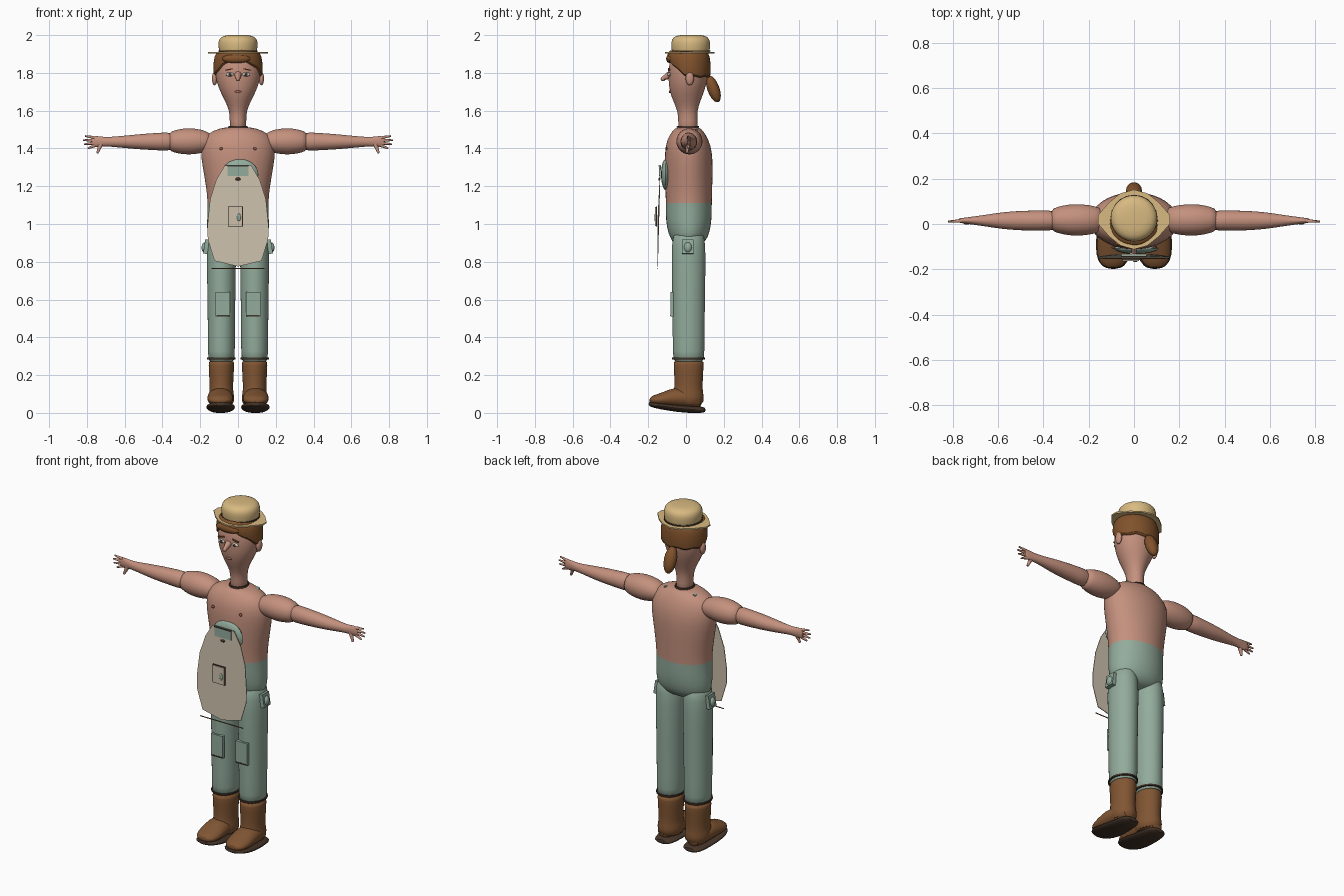
import bpy, bmesh, math
from mathutils import Vector, Matrix

cube = bpy.data.objects.get("Cube")
if cube:
    bpy.data.objects.remove(cube, do_unlink=True)


def material(name, *rgb):
    m = bpy.data.materials.new(name)
    m.use_nodes = True
    colour = (*rgb, 1)
    m.diffuse_color = colour
    m.node_tree.nodes["Principled BSDF"].inputs["Base Color"].default_value = colour
    return m


skin = material("skin", .55, .28, .205)
straw = material("straw", .69, .49, .22)
hair_brown = material("hair brown", .22, .085, .025)
cloth_green = material("cloth green", .29, .41, .33)
boot_brown = material("boot brown", .22, .092, .033)
cream = material("cream", .61, .53, .41)
dark_brown = material("dark brown", .06, .035, .022)
eye_white = material("eye white", .7, .68, .6)
lip_red = material("lip red", .36, .13, .1)
parts = []


def finish(name, bm, mats, mirror=False, smooth=0):
    """Turn a bmesh into an object, mirrored and subdivided on request."""
    bmesh.ops.recalc_face_normals(bm, faces=bm.faces)
    mesh = bpy.data.meshes.new(name)
    bm.to_mesh(mesh)
    bm.free()
    ob = bpy.data.objects.new(name, mesh)
    bpy.context.collection.objects.link(ob)
    for m in mats if isinstance(mats, list) else [mats]:
        mesh.materials.append(m)
    if mirror:
        ob.modifiers.new("Mirror", "MIRROR").use_mirror_merge = False
    if smooth:
        ob.modifiers.new("Subdivision", "SUBSURF").levels = smooth
        ob.modifiers["Subdivision"].render_levels = smooth
    parts.append(ob)
    return ob


def skin_rings(bm, rings, caps=True):
    loops = [[bm.verts.new(p) for p in ring] for ring in rings]
    for a, b in zip(loops, loops[1:]):
        for i in range(len(a)):
            j = (i + 1) % len(a)
            bm.faces.new((a[i], a[j], b[j], b[i]))
    if caps:
        bm.faces.new(loops[0])
        bm.faces.new(loops[-1])


def loft(name, rings, mats, axis="Z", off=0, mirror=False, smooth=1, n=20, caps=True):
    """Oval rings given as (position, half width, low, high) along one axis."""
    out = []
    for t, half, lo, hi in rings:
        ring = []
        for i in range(n):
            a = math.tau * i / n
            u = off + half * math.cos(a)
            v = (lo + hi) / 2 + (hi - lo) / 2 * math.sin(a)
            ring.append({"Z": (u, v, t), "X": (t, u, v), "Y": (u, t, v)}[axis])
        out.append(ring)
    bm = bmesh.new()
    skin_rings(bm, out, caps)
    return finish(name, bm, mats, mirror, smooth)


def ball(name, at, radii, mat, mirror=False, tilt=0):
    bm = bmesh.new()
    m = Matrix.Translation(at) @ Matrix.Rotation(tilt, 4, "X") @ Matrix.Diagonal((*radii, 1))
    bmesh.ops.create_uvsphere(bm, u_segments=16, v_segments=10, radius=1, matrix=m)
    return finish(name, bm, mat, mirror)


def box(name, at, size, mat, mirror=False, tilt=0, axis="X"):
    bm = bmesh.new()
    m = Matrix.Translation(at) @ Matrix.Rotation(tilt, 4, axis) @ Matrix.Diagonal((*size, 1))
    bmesh.ops.create_cube(bm, size=1, matrix=m)
    return finish(name, bm, mat, mirror)


def limb(name, a, b, r1, r2, mat, mirror=False):
    a, b = Vector(a), Vector(b)
    turn = (b - a).to_track_quat("Z", "Y").to_matrix().to_4x4()
    bm = bmesh.new()
    bmesh.ops.create_cone(bm, cap_ends=True, segments=10, radius1=r1, radius2=r2,
                          depth=(b - a).length, matrix=Matrix.Translation((a + b) / 2) @ turn)
    return finish(name, bm, mat, mirror)


def slab(name, outline, thickness, mat, place):
    """Flat plate from a 2D outline; place maps (u, v, depth) to a point."""
    bm = bmesh.new()
    skin_rings(bm, [[place(u, v, d) for u, v in outline] for d in (0, thickness)])
    return finish(name, bm, mat)


# Torso: bare chest above the waist, trousers below
torso = loft("torso", [
    (.88, .1, -.05, .07), (.91, .15, -.075, .105), (.95, .165, -.095, .125),
    (1.02, .165, -.108, .137), (1.11, .16, -.107, .137), (1.2, .17, -.11, .14),
    (1.3, .188, -.113, .142), (1.38, .2, -.113, .14), (1.45, .19, -.102, .12),
    (1.495, .14, -.07, .09), (1.515, .06, -.05, .07)], [skin, cloth_green], n=28)
for f in torso.data.polygons:
    f.material_index = int(f.center.z < 1.11)

# Head and neck
loft("head", [
    (1.48, .047, -.045, .065), (1.55, .043, -.04, .06), (1.6, .046, -.045, .06),
    (1.65, .068, -.068, .076), (1.7, .095, -.087, .097), (1.76, .118, -.094, .113),
    (1.82, .122, -.094, .12), (1.88, .116, -.084, .116), (1.94, .07, -.03, .07)], skin, n=24)
loft("neck_band", [(1.512, .052, -.05, .07), (1.52, .05, -.048, .068)], dark_brown, smooth=0)
ball("ear", (.124, .02, 1.77), (.014, .022, .036), skin, True)
limb("nose", (0, -.085, 1.79), (0, -.125, 1.768), .02, .01, skin)
ball("nose_tip", (0, -.122, 1.768), (.012, .012, .012), skin)
ball("eye", (.044, -.088, 1.792), (.021, .008, .011), eye_white, True)
ball("iris", (.043, -.094, 1.792), (.009, .004, .009), dark_brown, True)
box("eyebrow", (.046, -.09, 1.818), (.04, .008, .006), hair_brown, True, .2, "Y")
ball("mouth", (0, -.085, 1.7), (.018, .006, .007), lip_red)

# Hair shell whose lower edge rises into a parting at the front
rings = []
for k, scale in ((0, .92), (.02, 1), (.4, 1.02), (.75, .97), (1, .85)):
    ring = []
    for i in range(32):
        a = math.tau * i / 32
        s = math.sin(a)
        low = 1.775 + .095 * max(0, -s) ** 1.5 + .006 * math.sin(a * 8)
        ring.append((.13 * scale * math.cos(a), .016 + .114 * scale * s, low + (1.925 - low) * k))
    rings.append(ring)
bm = bmesh.new()
skin_rings(bm, rings)
finish("hair", bm, hair_brown, smooth=1)
ball("fringe", (-.01, -.085, 1.875), (.075, .02, .024), hair_brown)
ball("ponytail", (0, .145, 1.715), (.036, .032, .075), hair_brown, tilt=.35)

# Hat with a lens-shaped brim
half_brim = [(.158, .0), (.11, -.055), (.06, -.095), (0, -.112)]
brim = half_brim + [(-x, y) for x, y in half_brim[-2::-1]]
brim += [(-x, .04 - y) for x, y in half_brim] + [(x, .04 - y) for x, y in half_brim[-2::-1]]
slab("hat_brim", brim, .008, straw, lambda u, v, d: (u, v, 1.902 + d))
loft("hat_crown", [
    (1.9, .1, -.075, .125), (1.91, .1, -.075, .125), (1.95, .106, -.08, .13),
    (1.98, .102, -.076, .126), (1.998, .08, -.055, .105), (2.002, .03, -.005, .055)], straw, n=24)
loft("hat_band", [(1.912, .104, -.079, .129), (1.919, .104, -.079, .129)], dark_brown, smooth=0)

# Arms: full upper arm, tapering forearm and flat hand
loft("upper_arm", [
    (.13, .045, 1.4, 1.47), (.17, .062, 1.38, 1.495), (.23, .071, 1.367, 1.508),
    (.29, .07, 1.367, 1.508), (.34, .058, 1.378, 1.495), (.37, .046, 1.39, 1.485)],
     skin, "X", .018, True)
loft("forearm", [
    (.33, .048, 1.383, 1.49), (.42, .045, 1.39, 1.483), (.5, .044, 1.393, 1.478),
    (.58, .038, 1.4, 1.47), (.66, .025, 1.408, 1.462), (.71, .018, 1.412, 1.46),
    (.75, .013, 1.405, 1.468), (.78, .009, 1.41, 1.462)], skin, "X", .015, True)
for i, reach in enumerate((.795, .815, .82, .81)):
    z = 1.415 + .014 * i
    limb("finger_%d" % (i + 1), (.76, .014, z), (reach, .011, 1.4 + .022 * i), .009, .004, skin, True)
limb("thumb", (.725, .012, 1.425), (.745, .004, 1.375), .013, .006, skin, True)

# Chest details and shoulder strap ends
ball("nipple", (.09, -.104, 1.4), (.009, .005, .009), lip_red, True)
box("strap_end", (.095, .03, 1.499), (.014, .06, .006), cloth_green, True, .3, "Y")

# Legs, cuffs, boots
loft("trouser_leg", [
    (.98, .06, -.06, .09), (.9, .08, -.078, .105), (.75, .077, -.076, .104),
    (.5, .073, -.073, .1), (.3, .072, -.07, .098), (.26, .07, -.068, .096)],
     cloth_green, off=.088, mirror=True)
loft("trouser_cuff", [(.283, .075, -.073, .101), (.292, .075, -.073, .101)],
     dark_brown, off=.088, mirror=True, smooth=0)
loft("boot_shaft", [
    (.278, .067, -.066, .095), (.265, .069, -.067, .095), (.18, .065, -.062, .09),
    (.12, .061, -.062, .088), (.09, .07, -.075, .096), (.03, .07, -.07, .095)],
     boot_brown, off=.088, mirror=True)
loft("boot_foot", [
    (.09, .04, .025, .09), (.02, .064, .025, .13), (-.06, .069, .028, .138),
    (-.12, .071, .034, .11), (-.17, .062, .04, .095), (-.195, .03, .05, .08)],
     boot_brown, "Y", .094, True)
loft("boot_sole", [
    (.105, .035, .004, .028), (.08, .06, -.002, .035), (0, .07, -.001, .04),
    (-.1, .081, .012, .05), (-.17, .07, .026, .06), (-.2, .03, .036, .058)],
     dark_brown, "Y", .092, True)

# Pockets on knees and hips, each with a dark hem
box("knee_pocket", (.08, -.074, .575), (.076, .018, .13), cloth_green, True)
box("knee_pocket_hem", (.08, -.083, .515), (.07, .005, .005), dark_brown, True)
box("hip_pocket", (.168, .01, .88), (.022, .06, .076), cloth_green, True, -.15, "Y")
ball("hip_pocket_bulge", (.175, .01, .875), (.018, .022, .028), cloth_green, True)

# Bib behind a thin leaning apron plate
ball("bib", (.01, -.108, 1.262), (.098, .024, .082), cloth_green)
half_apron = [(.07, 1.31), (.115, 1.235), (.148, 1.13), (.161, 1.0),
              (.16, .92), (.125, .805), (.0, .775)]
apron = half_apron + [(-x, z) for x, z in half_apron[-2::-1]]


def apron_y(z):
    return -.152 + .05 * max(0, z - 1)


slab("apron", apron, .004, cream, lambda u, v, d: (u, apron_y(v) + d, v))
box("bib_pocket", (0, -.139, 1.283), (.11, .006, .06), cloth_green)
box("bib_pocket_hem", (0, -.143, 1.308), (.11, .005, .006), dark_brown)
ball("bib_button", (0, -.142, 1.238), (.014, .004, .008), dark_brown)
for name, grow, depth, mat in (("apron_pocket_edge", .007, -.156, dark_brown),
                               ("apron_pocket", 0, -.16, cream)):
    box(name, (-.014, depth, 1.04), (.072 + grow, .006, .1 + grow), mat)
ball("apron_button", (.005, -.164, 1.035), (.01, .004, .02), cloth_green)
box("apron_cord", (0, -.152, .764), (.28, .004, .004), boot_brown)

# Smooth shading that keeps hard edges
bpy.ops.object.select_all(action="DESELECT")
for ob in parts:
    ob.select_set(True)
bpy.context.view_layer.objects.active = parts[0]
bpy.ops.object.shade_smooth_by_angle(angle=math.radians(50))
